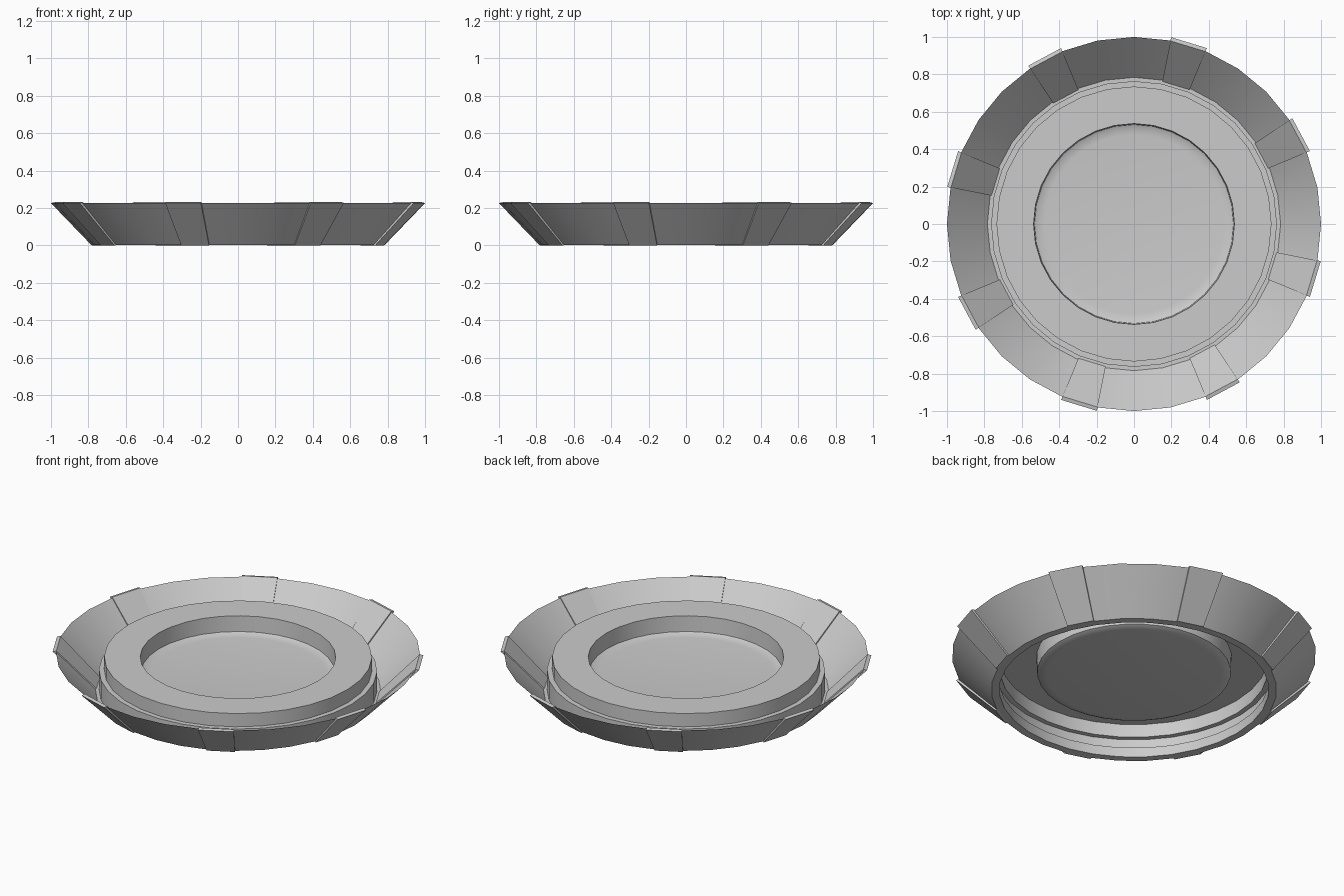
import bpy, bmesh
from math import cos, sin, radians, pi

if "Cube" in bpy.data.objects:
    bpy.data.objects.remove(bpy.data.objects["Cube"])

SEG = 32


def finish(name, bm):
    bmesh.ops.recalc_face_normals(bm, faces=bm.faces)
    me = bpy.data.meshes.new(name)
    bm.to_mesh(me)
    bm.free()
    ob = bpy.data.objects.new(name, me)
    bpy.context.collection.objects.link(ob)
    bpy.ops.object.select_all(action='DESELECT')
    ob.select_set(True)
    bpy.context.view_layer.objects.active = ob
    bpy.ops.object.shade_smooth_by_angle(angle=radians(35))
    return ob


def lathe(name, profile):
    """Revolve (radius, height) points about z; radius 0 closes to a centre point."""
    bm = bmesh.new()
    rings = []
    for r, z in profile:
        n = SEG if r > 0 else 1
        rings.append([bm.verts.new((r * cos(2 * pi * i / SEG), r * sin(2 * pi * i / SEG), z))
                      for i in range(n)])
    for a, b in zip(rings, rings[1:]):
        for i in range(SEG):
            j = (i + 1) % SEG
            if len(b) == 1:
                bm.faces.new((a[i], a[j], b[0]))
            else:
                bm.faces.new((a[i], a[j], b[j], b[i]))
    return finish(name, bm)


# Flared outer skirt with the narrow turned-up lip under it
lathe("flared_skirt", [(1.0, 0.226), (0.784, 0.002), (0.74, 0.002),
                       (0.74, 0.06), (0.763, 0.06)])

# Stepped collar rising to the flat ring, then down to the recess
lathe("stepped_ring", [(0.784, 0.006), (0.764, 0.006), (0.764, 0.125), (0.735, 0.125),
                       (0.735, 0.205), (0.537, 0.205), (0.532, 0.112)])

# Recessed centre plate, dished with a softly upturned edge
lathe("centre_plate", [(0.532, 0.112), (0.515, 0.104), (0.48, 0.1), (0.0, 0.096)])

# Eight thin raised panels straddling the skirt
section = [(0.794, 0.0), (1.018, 0.227), (0.998, 0.232), (0.774, 0.003)]
bm = bmesh.new()
for k in range(8):
    ends = []
    for deg in (22.5 + 45 * k, 33.75 + 45 * k):
        a = radians(deg)
        ends.append([bm.verts.new((r * cos(a), r * sin(a), z)) for r, z in section])
    p, q = ends
    bm.faces.new(p)
    bm.faces.new(q[::-1])
    for i in range(4):
        j = (i + 1) % 4
        bm.faces.new((p[i], q[i], q[j], p[j]))
finish("raised_panels", bm)
